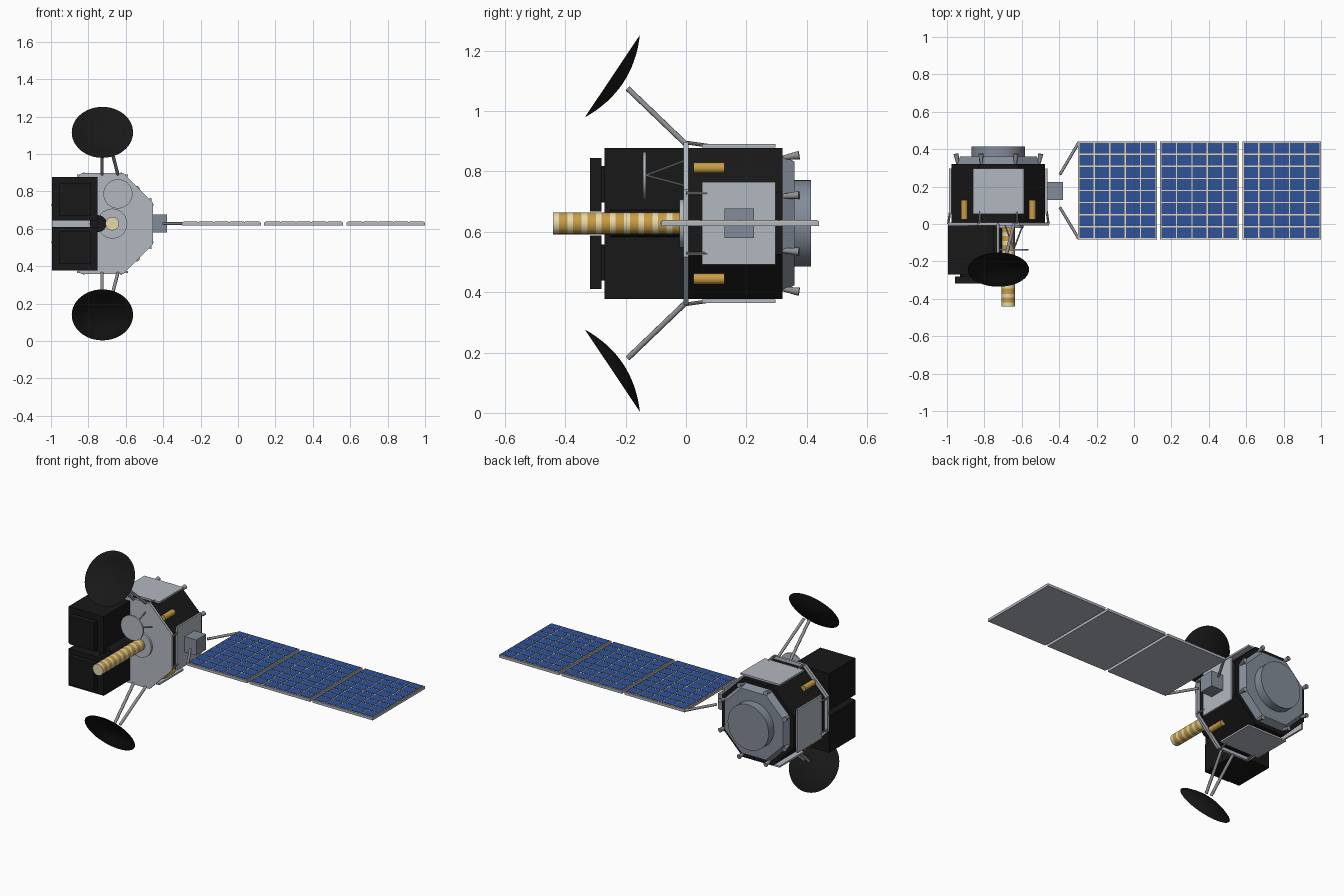
import bpy, bmesh, math
from mathutils import Matrix, Vector

if "Cube" in bpy.data.objects:
    bpy.data.objects.remove(bpy.data.objects["Cube"])


def material(name, *rgb):
    m = bpy.data.materials.new(name)
    m.use_nodes = True
    m.diffuse_color = (*rgb, 1)
    m.node_tree.nodes["Principled BSDF"].inputs["Base Color"].default_value = (*rgb, 1)
    return m


BLACK = material("black", .009, .009, .009)
PALE = material("pale grey", .45, .48, .53)
SLATE = material("blue grey", .23, .265, .32)
METAL = material("metal grey", .27, .28, .29)
GOLD = material("gold", .58, .34, .06)
CREAM = material("cream", .82, .70, .42)
BLUE = material("cell blue", .028, .085, .32)

CX, CZ = -.725, .628            # centre line of the body
FLAT = math.cos(math.pi / 8)    # octagon apothem / radius


def finish(bm, name, *mats, smooth=False):
    bmesh.ops.recalc_face_normals(bm, faces=bm.faces)
    mesh = bpy.data.meshes.new(name)
    bm.to_mesh(mesh)
    bm.free()
    ob = bpy.data.objects.new(name, mesh)
    bpy.context.collection.objects.link(ob)
    for m in mats:
        mesh.materials.append(m)
    if smooth:
        bpy.ops.object.select_all(action='DESELECT')
        ob.select_set(True)
        bpy.context.view_layer.objects.active = ob
        bpy.ops.object.shade_smooth_by_angle(angle=math.radians(35))
    return ob


def frame(origin, direction):
    return Matrix.Translation(origin) @ Vector(direction).to_track_quat('Z', 'Y').to_matrix().to_4x4()


def box(name, lo, hi, mat):
    bm = bmesh.new()
    lo, hi = Vector(lo), Vector(hi)
    bmesh.ops.create_cube(bm, size=1, matrix=Matrix.Translation((lo + hi) / 2) @ Matrix.Diagonal((*(hi - lo), 1)))
    return finish(bm, name, mat)


def rod(name, p, q, r, mat, r2=None, sides=16):
    p, q = Vector(p), Vector(q)
    bm = bmesh.new()
    bmesh.ops.create_cone(bm, cap_ends=True, segments=sides, radius1=r, radius2=r if r2 is None else r2,
                          depth=(q - p).length, matrix=frame((p + q) / 2, q - p))
    return finish(bm, name, mat, smooth=True)


def octagon(name, y0, y1, a0, a1, mat):
    bm = bmesh.new()
    turn = Matrix.Rotation(math.pi / 8, 4, 'Z')
    bmesh.ops.create_cone(bm, cap_ends=True, segments=8, radius1=a0 / FLAT, radius2=a1 / FLAT, depth=y1 - y0,
                          matrix=frame((CX, (y0 + y1) / 2, CZ), (0, 1, 0)) @ turn)
    return finish(bm, name, mat)


def lathe(name, profile, origin, direction, *mats, steps=48, rule=None):
    bm = bmesh.new()
    vs = [bm.verts.new((r, 0, h)) for r, h in profile]
    es = [bm.edges.new(pair) for pair in zip(vs, vs[1:])]
    bmesh.ops.spin(bm, geom=vs + es, axis=(0, 0, 1), cent=(0, 0, 0), angle=math.tau, steps=steps)
    bmesh.ops.remove_doubles(bm, verts=bm.verts, dist=1e-5)
    if rule:
        for f in bm.faces:
            f.material_index = rule(f.calc_center_median().z)
    bm.transform(frame(origin, direction))
    return finish(bm, name, *mats, smooth=True)


# Octagonal body, front plate and rear engine section
octagon("body", 0, .32, .25, .25, BLACK)
octagon("front_plate", -.008, .008, .27, .27, PALE)
octagon("rear_deck", .32, .36, .225, .205, SLATE)
rod("rear_drum", (CX, .35, CZ), (CX, .415, CZ), .143, SLATE, sides=48)

# Thrusters on the eight rear corners
for i in range(8):
    a = math.pi / 8 + i * math.pi / 4
    c, s = math.cos(a), math.sin(a)
    rod("thruster", (CX + .235 * c, .318, CZ + .235 * s), (CX + .245 * c, .375, CZ + .245 * s), .007, METAL, .014)

# Radiator panels on the four square sides, held by brackets from the front plate
for i in range(4):
    turn = Matrix.Translation((CX, 0, CZ)) @ Matrix.Rotation(i * math.pi / 2, 4, 'Y')
    panel = box("radiator_panel", (-.137, .053, .252), (.137, .297, .263), PALE)
    panel.data.transform(turn)
    for x in (-.1, .1):
        rod("panel_bracket", turn @ Vector((x, 0, .268)), turn @ Vector((x, .07, .258)), .006, METAL, sides=8)

# Gold canisters on the diagonal sides
for sx in (-1, 1):
    for sz in (-1, 1):
        x, z = CX + sx * .182, CZ + sz * .184
        rod("gold_canister", (x, .025, z), (x, .127, z), .018, GOLD, sides=20)

# Paired equipment boxes with lids, and the joint between them
for s in (-1, 1):
    def slab(name, x0, x1, y0, y1, a, b):
        z0, z1 = sorted((CZ + s * a, CZ + s * b))
        box(name, (x0, y0, z0), (x1, y1, z1), BLACK)
    slab("equipment_box", -.995, -.75, -.27, -.008, .017, .25)
    slab("box_lid", -.957, -.785, -.318, -.28, .04, .217)
    slab("lid_mount", -.93, -.81, -.282, -.268, .07, .19)
rod("box_joint", (-.748, -.25, CZ), (-.748, -.008, CZ), .045, BLACK, sides=32)

# Banded boom with its base ring
PERIOD, LENGTH = .047, .44
bands = [(0, 0), (.036, 0)]
for i in range(9):
    bands += [(.036, i * PERIOD + .019), (.036, (i + 1) * PERIOD)]
bands += [(.036, LENGTH), (0, LENGTH)]
lathe("banded_boom", bands, (-.672, -LENGTH, CZ), (0, 1, 0), CREAM, GOLD,
      rule=lambda h: int(h % PERIOD > .019))
rod("boom_base", (-.672, -.022, CZ), (-.672, 0, CZ), .08, PALE, sides=40)

# Small front antenna on a tripod
rod("small_antenna", (-.642, -.143, .787), (-.642, -.133, .787), .078, PALE, sides=40)
for dx, dz in ((-.05, -.035), (.05, -.035), (0, .05)):
    rod("antenna_leg", (-.642, -.133, .787), (-.642 + dx, 0, .787 + dz), .004, METAL, sides=8)

# Large dishes above and below, each on two struts
R, DEPTH = .164, .042
outer = [(R * t / 8, DEPTH * ((t / 8) ** 2 - 1)) for t in range(9)]
inner = [(r * .985, h + .005) for r, h in reversed(outer[:-1])]
for s in (-1, 1):
    aim = Vector((0, -.832, s * .557))
    centre = Vector((CX, -.244, CZ + s * .488))
    lathe("dish", outer + inner, centre, aim, BLACK)
    for x0, x1 in ((-.727, -.727), (-.642, -.69)):
        rod("dish_strut", (x0, 0, CZ + s * .262), (x1, -.193, CZ + s * .447), .009, METAL, sides=12)

# Solar array drive and yoke
box("array_drive", (-.47, .127, .58), (-.38, .225, .678), SLATE)
for y0, y1 in ((.263, .437), (.09, -.08)):
    rod("yoke_arm", (-.397, y0, CZ), (-.295, y1, CZ), .008, METAL, sides=12)

# Three solar panels: slab, cream grid sheet and blue cells
COLS, ROWS, GAP = 5, 8, .0035
Y0, Y1 = -.083, .441
for x0, x1 in ((-.3, .122), (.14, .562), (.58, 1)):
    box("solar_panel", (x0, Y0, .619), (x1, Y1, .635), PALE)
    box("cell_grid", (x0 + .004, Y0 + .004, .635), (x1 - .004, Y1 - .004, .637), CREAM)
    bm = bmesh.new()
    w, d = (x1 - x0 - .008) / COLS, (Y1 - Y0 - .008) / ROWS
    for i in range(COLS):
        for j in range(ROWS):
            at = Matrix.Translation((x0 + .004 + (i + .5) * w, Y0 + .004 + (j + .5) * d, .6375))
            bmesh.ops.create_cube(bm, size=1, matrix=at @ Matrix.Diagonal((w - 2 * GAP, d - 2 * GAP, .003, 1)))
    finish(bm, "solar_cells", BLUE)
